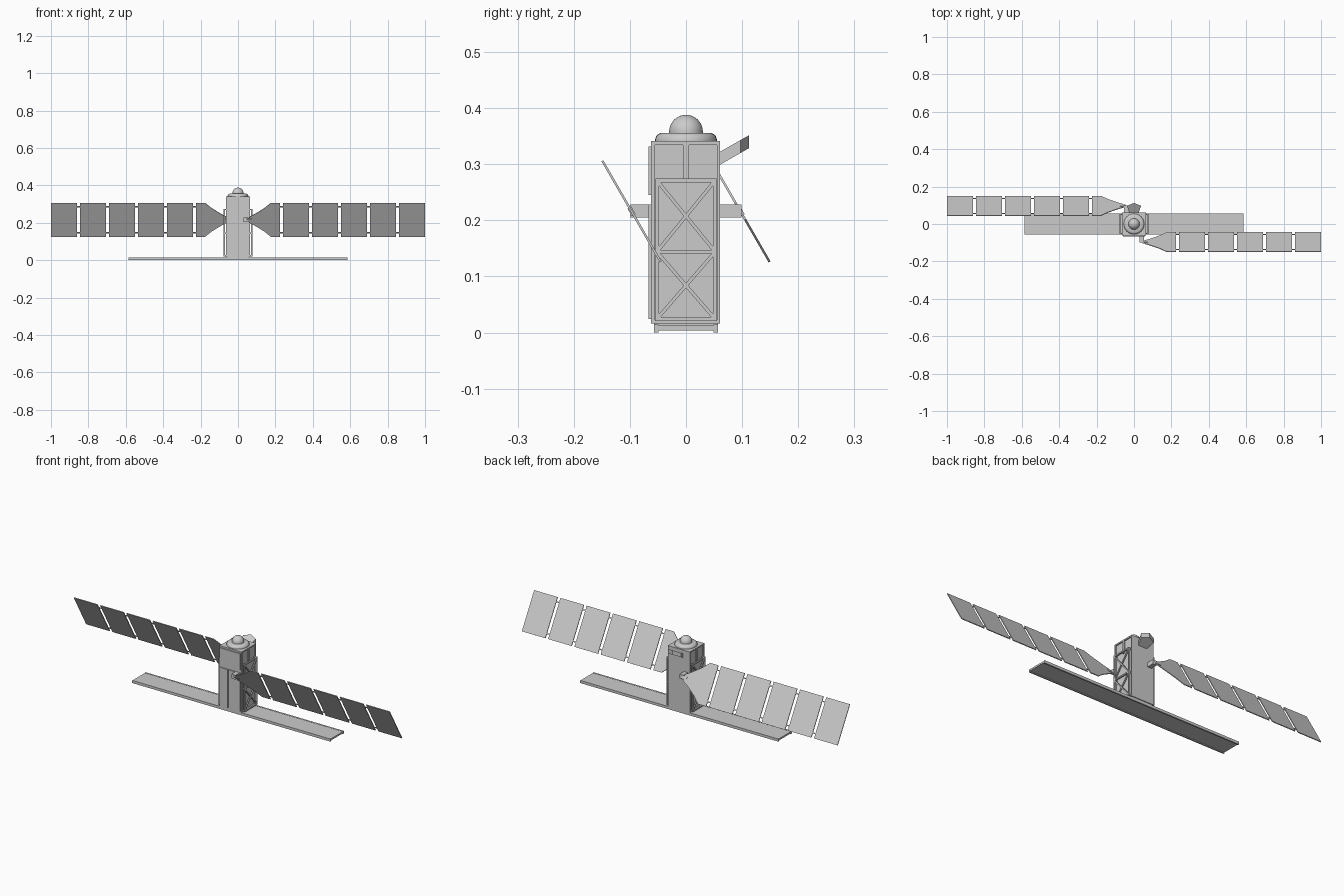
import bpy, bmesh, math
from mathutils import Matrix, Vector

if "Cube" in bpy.data.objects:
    bpy.data.objects.remove(bpy.data.objects["Cube"])


def finish(name, bm, matrix=None):
    bmesh.ops.recalc_face_normals(bm, faces=bm.faces)
    me = bpy.data.meshes.new(name)
    bm.to_mesh(me)
    bm.free()
    ob = bpy.data.objects.new(name, me)
    bpy.context.collection.objects.link(ob)
    if matrix:
        ob.matrix_world = matrix
    return ob


def add_box(bm, x, y, z, m=Matrix()):
    c = Vector(((x[0] + x[1]) / 2, (y[0] + y[1]) / 2, (z[0] + z[1]) / 2))
    s = (abs(x[1] - x[0]), abs(y[1] - y[0]), abs(z[1] - z[0]), 1)
    bmesh.ops.create_cube(bm, size=1, matrix=m @ Matrix.Translation(c) @ Matrix.Diagonal(s))


def boxes(name, specs, matrix=None):
    bm = bmesh.new()
    for s in specs:
        add_box(bm, *s)
    return finish(name, bm, matrix)


def prism(bm, points, offset):
    face = bm.faces.new([bm.verts.new(p) for p in points])
    ext = bmesh.ops.extrude_face_region(bm, geom=[face])
    verts = [g for g in ext["geom"] if isinstance(g, bmesh.types.BMVert)]
    bmesh.ops.translate(bm, verts=verts, vec=offset)


def lathe(name, profile, steps=40):
    bm = bmesh.new()
    vs = [bm.verts.new((r, 0, z)) for r, z in profile]
    es = [bm.edges.new(p) for p in zip(vs, vs[1:])]
    bmesh.ops.spin(bm, geom=vs + es, axis=(0, 0, 1), cent=(0, 0, 0),
                   angle=2 * math.pi, steps=steps)
    bmesh.ops.remove_doubles(bm, verts=bm.verts, dist=0.0001)
    ob = finish(name, bm)
    bpy.context.view_layer.objects.active = ob
    ob.select_set(True)
    bpy.ops.object.shade_smooth_by_angle(angle=math.radians(35))
    ob.select_set(False)


# Body: recessed core between front and back walls and end caps
boxes("body_core", [((-.059, .059), (-.057, .057), (.014, .338))])
boxes("body_walls", [
    ((-.065, .065), (-.062, -.055), (.016, .341)),
    ((-.065, .065), (.055, .061), (.016, .341)),
    ((-.065, .065), (-.055, .055), (.334, .341)),
    ((-.065, .065), (-.055, .055), (.016, .022)),
])
boxes("front_plates", [
    ((-.060, -.014), (-.067, -.061), (.024, .228)),
    ((-.010, .060), (-.067, -.061), (.024, .228)),
    ((-.060, .060), (-.067, -.061), (.245, .332)),
])

# Side mullions and braced side frames
for s, side in ((1, "right"), (-1, "left")):
    boxes(side + "_mullion", [((s * .058, s * .065), (-.005, .005), (.27, .335))])
    bm = bmesh.new()
    xr = (s * .070, s * .078)
    for y in (-.0515, .0515):
        add_box(bm, xr, (y - .003, y + .003), (.021, .274))
    for z in (.024, .144, .271):
        add_box(bm, xr, (-.0545, .0545), (z - .0035, z + .0035))
        for y in (-.0515, .0515):
            add_box(bm, (s * .058, s * .071), (y - .003, y + .003), (z - .003, z + .003))
    for z0, z1 in ((.027, .141), (.147, .268)):
        length = math.hypot(.099, z1 - z0)
        for d in (1, -1):
            m = Matrix.Translation((s * .074, 0, (z0 + z1) / 2)) @ \
                Matrix.Rotation(d * math.atan2(.099, z1 - z0), 4, 'X')
            add_box(bm, (-.003, .003), (-.003, .003), (-length / 2, length / 2), m)
    finish(side + "_side_truss", bm)

# Round collar and dome on top
lathe("top_collar", [(0, .340), (.055, .340), (.055, .344), (.053, .350),
                     (.049, .354), (.044, .356), (0, .356)])
lathe("top_dome", [(.030, .354)] + [
    (.030 * math.cos(a * math.pi / 24), .358 + .030 * math.sin(a * math.pi / 24))
    for a in range(13)])

# Long flat antenna at the bottom: side rails and inset plate
boxes("base_antenna", [
    ((-.585, .585), (-.057, -.049), (0, .014)),
    ((-.585, .585), (.049, .057), (0, .014)),
    ((-.585, .585), (-.050, .050), (.004, .013)),
])
boxes("base_mount", [((-.06, .06), (-.05, .05), (.010, .018))])

# Upward-slanted five-sided sensor on the back
bm = bmesh.new()
plan = [(-.024, .058), (-.038, .097), (0, .112), (.038, .097), (.024, .058)]
prism(bm, [(x, y, .300 + (y - .062) * .57) for x, y in plan], (0, 0, .023))
finish("rear_sensor", bm)

# Solar wings: right one in front, left one behind, both tilted alike
for s, side in ((1, "right"), (-1, "left")):
    tilt = Matrix.Translation((0, -s * .097, .216)) @ Matrix.Rotation(math.radians(30), 4, 'X')
    boxes(side + "_wing_hub", [((s * .030, s * .054), (-s * .055, -s * .099), (.205, .228))])
    boxes(side + "_wing_boom", [((s * .045, s * .075), (-.004, .004), (-.008, .008))], tilt)

    # Tapered yoke with the short root panel
    half = [(.058, .017), (.085, .032), (.139, .070), (.176, .104), (.224, .104)]
    outline = half + [(x, -h) for x, h in reversed(half)]
    bm = bmesh.new()
    prism(bm, [(s * x, -.002, h) for x, h in outline], (0, .004, 0))
    finish(side + "_wing_yoke", bm, tilt)

    # Five panels with hinges in the gaps
    panels, hinges = [], []
    for i in range(5):
        x1 = 1 - i * .1552
        x0 = x1 - .1385
        panels.append(((s * x0, s * x1), (-.002, .002), (-.104, .104)))
        for z in (-.080, .080):
            hinges.append(((s * (x0 - .020), s * (x0 + .003)), (-.0015, .0015),
                           (z - .003, z + .003)))
    boxes(side + "_wing_panels", panels, tilt)
    boxes(side + "_wing_hinges", hinges, tilt)
